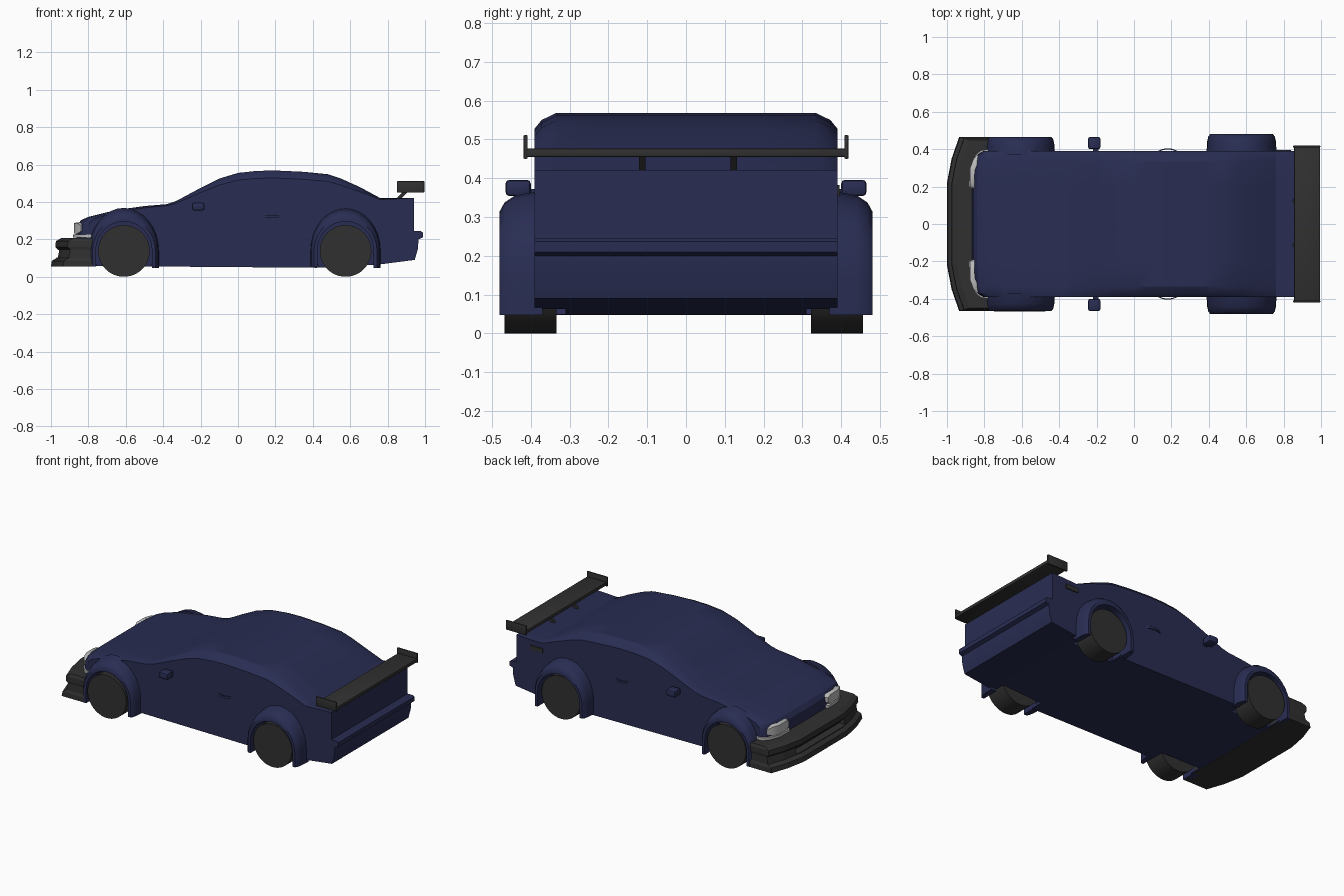
import bpy, bmesh, math
from mathutils import Vector

if "Cube" in bpy.data.objects:
    bpy.data.objects.remove(bpy.data.objects["Cube"])


def material(name, rgb):
    m = bpy.data.materials.new(name)
    m.diffuse_color = (*rgb, 1)
    m.use_nodes = True
    m.node_tree.nodes["Principled BSDF"].inputs["Base Color"].default_value = m.diffuse_color
    return m


BLUE = material("dark_blue", (0.022, 0.026, 0.085))
DARK = material("dark_grey", (0.03, 0.03, 0.03))
LIGHT = material("lamp_grey", (0.5, 0.5, 0.5))


def add(name, bm, mat, smooth=None):
    bmesh.ops.recalc_face_normals(bm, faces=bm.faces)
    me = bpy.data.meshes.new(name)
    bm.to_mesh(me)
    bm.free()
    ob = bpy.data.objects.new(name, me)
    bpy.context.collection.objects.link(ob)
    if mat:
        me.materials.append(mat)
    if smooth:
        shade(ob, smooth)
    return ob


def activate(ob):
    bpy.ops.object.select_all(action='DESELECT')
    ob.select_set(True)
    bpy.context.view_layer.objects.active = ob


def shade(ob, deg):
    activate(ob)
    bpy.ops.object.shade_smooth_by_angle(angle=math.radians(deg))


def loft(name, rings, mat, smooth=None):
    """Skin a list of equal-length closed rings and cap both ends."""
    bm = bmesh.new()
    vs = [[bm.verts.new(p) for p in r] for r in rings]
    n = len(rings[0])
    for a, b in zip(vs, vs[1:]):
        for i in range(n):
            j = (i + 1) % n
            bm.faces.new((a[i], a[j], b[j], b[i]))
    bm.faces.new(vs[0])
    bm.faces.new(vs[-1])
    return add(name, bm, mat, smooth)


def box(name, lo, hi, mat, bevel=0):
    bm = bmesh.new()
    bmesh.ops.create_cube(bm, size=1)
    for v in bm.verts:
        v.co = Vector(lo[k] + (v.co[k] + 0.5) * (hi[k] - lo[k]) for k in range(3))
    if bevel:
        bmesh.ops.bevel(bm, geom=bm.edges[:], offset=bevel, segments=2,
                        profile=0.5, affect='EDGES')
    return add(name, bm, mat, 40 if bevel else None)


def cylinder(name, x, z, r, y0, y1, mat, n=40):
    rings = [[(x + r * math.cos(2 * math.pi * i / n), y, z + r * math.sin(2 * math.pi * i / n))
              for i in range(n)] for y in (y0, y1)]
    return loft(name, rings, mat, 30)


def cut(ob, cutter):
    m = ob.modifiers.new("cut", 'BOOLEAN')
    m.operation = 'DIFFERENCE'
    m.solver = 'EXACT'
    m.object = cutter
    activate(ob)
    bpy.ops.object.modifier_apply(modifier=m.name)
    bpy.data.objects.remove(cutter)


AXLES = (("front", -0.61, 0.466), ("rear", 0.575, 0.48))
SIDES = (("right", -1), ("left", 1))

# Body: side profile as (x, z, edge drop, corner sweep), lofted across the width
profile = [(-0.86, 0.06, 0, .06), (-0.865, 0.22, 0, .06), (-0.86, 0.275, 0, .06),
           (-0.84, 0.302, .01, .05), (-0.80, 0.32, .012, .03), (-0.70, 0.345, .012, 0),
           (-0.60, 0.364, .012, 0), (-0.50, 0.378, .01, 0), (-0.38, 0.388, .008, 0),
           (-0.33, 0.405, .012, 0), (-0.20, 0.475, .025, 0), (-0.10, 0.525, .035, 0),
           (0, 0.555, .038, 0), (0.10, 0.566, .04, 0), (0.20, 0.568, .04, 0),
           (0.35, 0.561, .04, 0), (0.48, 0.548, .038, 0), (0.55, 0.525, .035, 0),
           (0.65, 0.48, .025, 0), (0.76, 0.421, .008, 0), (0.94, 0.421, 0, 0),
           (0.94, 0.245, 0, 0), (0.975, 0.245, 0, 0), (0.988, 0.237, 0, 0),
           (0.988, 0.21, 0, 0), (0.965, 0.20, 0, 0), (0.962, 0.15, 0, 0),
           (0.945, 0.09, 0, 0), (0.75, 0.065, 0, 0), (0.42, 0.048, 0, 0), (-0.45, 0.055, 0, 0)]
half = [(0.2, 0, 0), (0.335, 0, .2), (0.372, .45, .5), (0.39, 1, 1)]
layers = [(-y, d, s) for y, d, s in reversed(half)] + half
body = loft("body", [[(x + s * sw, y, z - d * dr) for x, z, dr, sw in profile]
                     for y, d, s in layers], BLUE)
for _, cx, _y in AXLES:
    for _n, s in SIDES:
        cut(body, cylinder("well_cutter", cx, 0.14, 0.165, s * 0.31, s * 0.5, None))
shade(body, 25)

# Wheels and flared arches
for end, cx, ymax in AXLES:
    for side, s in SIDES:
        yc = s * 0.395 - 0.006
        cylinder(f"{end}_{side}_wheel", cx, 0.138, 0.138, yc - 0.067, yc + 0.067, DARK, 48)
        section = [(0.37, .188, .228), (ymax - .04, .184, .216), (ymax - .012, .178, .197),
                   (ymax, .168, .175), (ymax, .15, .155), (0.37, .15, .155)]
        path = [(1, 0, .048)] + [(math.cos(math.pi * i / 16), math.sin(math.pi * i / 16), .14)
                                 for i in range(17)] + [(-1, 0, .055)]
        loft(f"{end}_{side}_arch", [[(cx + c * rx, s * y, z + sn * rz) for y, rx, rz in section]
                                    for c, sn, z in path], BLUE, 35)

# Front bumper with splitter lip and intake
plan = [(-0.76, .465), (-0.935, .465), (-0.975, .35), (-1.0, .22)]
plan += [(x, -y) for x, y in reversed(plan)]
levels = [(.055, 0), (.085, .005), (.1, .03), (.145, .038), (.158, .024), (.19, .026), (.207, .055)]
bumper = loft("front_bumper", [[(x + (i if x < -0.8 else 0), y * (1 - i * 0.6), z)
                                for x, y in plan] for z, i in levels], DARK)
cut(bumper, box("intake_cutter", (-1.1, -.25, .104), (-0.92, .25, .142), None))


# Lamps: thin slabs wrapped round the nose corners
def strip(name, path, z0, z1, s, inset=0):
    rings = []
    for i, (x, y) in enumerate(path):
        k = inset if i in (0, len(path) - 1) else 0
        rings.append([(x, s * y, z0 + k), (x, s * y, z1 - k),
                      (x + .025, s * (y - .015), z1 - k + .004), (x + .025, s * (y - .015), z0 + k)])
    loft(name, rings, LIGHT, 40)


for side, s in SIDES:
    strip(f"{side}_headlight", [(-.876, .2), (-.878, .22), (-.876, .3), (-.86, .345), (-.84, .37)],
          .23, .287, s, .014)
    strip(f"{side}_indicator", [(-.882, .2), (-.878, .3), (-.85, .365), (-.82, .393), (-.775, .4)],
          .209, .225, s)

    # Door mirror
    y0, y1 = sorted((s * .4, s * .465))
    box(f"{side}_mirror", (-.245, y0, .354), (-.18, y1, .396), BLUE, .01)
    y0, y1 = sorted((s * .38, s * .41))
    box(f"{side}_mirror_stem", (-.22, y0, .357), (-.19, y1, .372), BLUE)

    # Bowed door handle
    loft(f"{side}_door_handle",
         [[(.18 + .055 * t, s * (.387 + .016 * (1 - t * t) + dy), .324 + dz)
           for dy, dz in ((-.004, -.007), (.002, -.007), (.002, .007), (-.004, .007))]
          for t in (-1, -.6, -.2, .2, .6, 1)], BLUE, 40)

    # Wing end plate and strut
    y0, y1 = sorted((s * .408, s * .419))
    box(f"{side}_wing_end_plate", (.85, y0, .45), (.996, y1, .511), DARK, .003)
    loft(f"{side}_wing_strut", [[(.845, y, .415), (.87, y, .415), (.915, y, .46), (.885, y, .46)]
                                for y in (s * .118 - .003, s * .118 + .013)], DARK)

# Rear wing blade and fuel flap
box("wing_blade", (.856, -.412, .455), (.995, .412, .477), DARK, .004)
box("fuel_flap", (.75, .385, .355), (.84, .396, .382), DARK)
